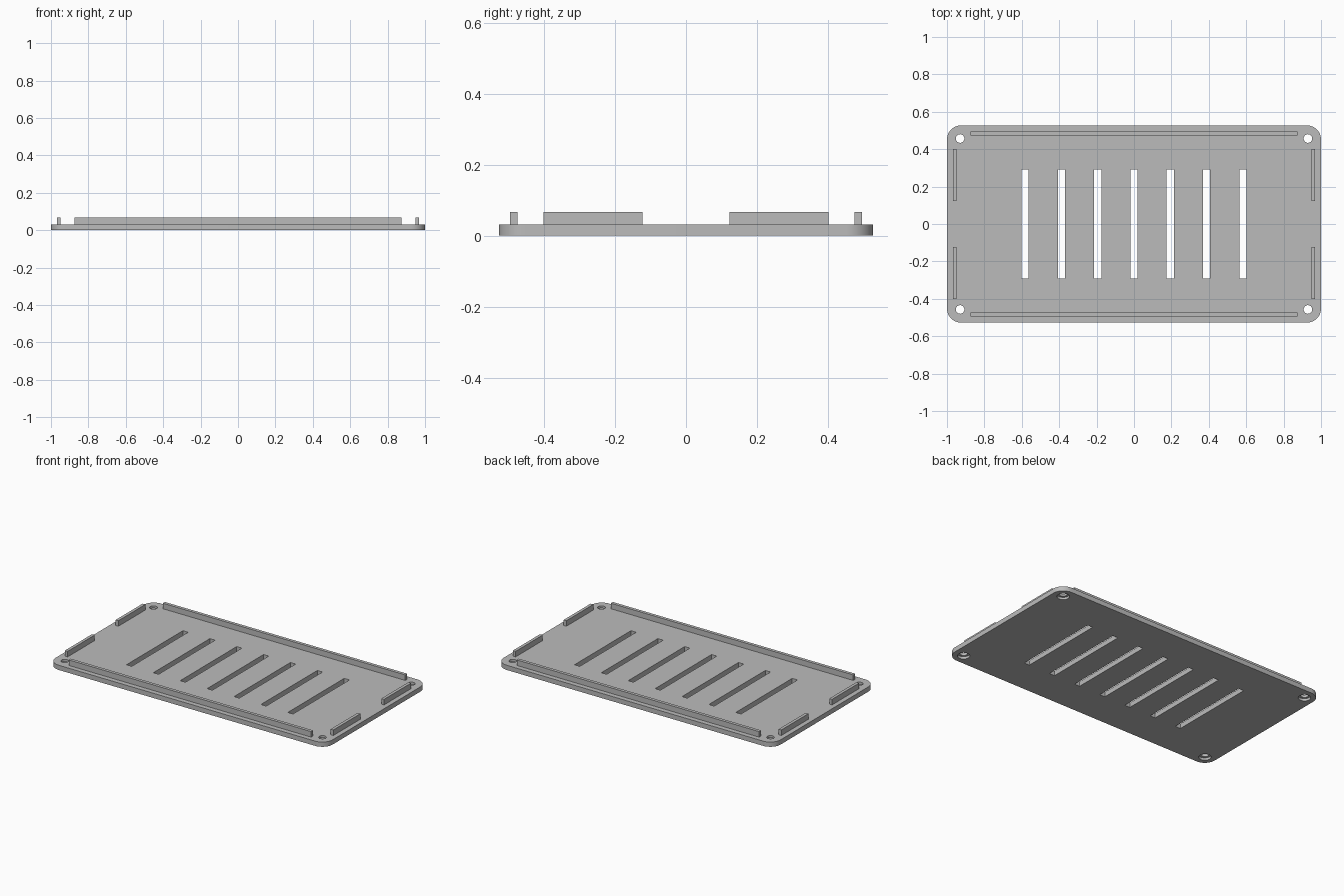
import bpy, bmesh, math
from mathutils import Matrix, Vector

if "Cube" in bpy.data.objects:
    bpy.data.objects.remove(bpy.data.objects["Cube"], do_unlink=True)

# Single grey material
grey = bpy.data.materials.new("plain_grey")
grey.use_nodes = True
colour = (0.5, 0.5, 0.5, 1)
grey.diffuse_color = colour
grey.node_tree.nodes["Principled BSDF"].inputs["Base Color"].default_value = colour

HALF_X, HALF_Y, THICK, TOP = 1.0, 0.527, 0.031, 0.067
CORNER = 0.075
SIGNS = [(sx, sy) for sx in (-1, 1) for sy in (-1, 1)]


def finish(name, bm):
    bmesh.ops.recalc_face_normals(bm, faces=bm.faces)
    mesh = bpy.data.meshes.new(name)
    bm.to_mesh(mesh)
    bm.free()
    mesh.materials.append(grey)
    obj = bpy.data.objects.new(name, mesh)
    bpy.context.collection.objects.link(obj)
    return obj


def box(name, x0, x1, y0, y1, z0, z1):
    bm = bmesh.new()
    place = Matrix.Translation(((x0 + x1) / 2, (y0 + y1) / 2, (z0 + z1) / 2))
    scale = Matrix.Diagonal((abs(x1 - x0), abs(y1 - y0), z1 - z0, 1))
    bmesh.ops.create_cube(bm, size=1, matrix=place @ scale)
    return finish(name, bm)


def cylinder(name, x, y, radius, z0, z1):
    bm = bmesh.new()
    bmesh.ops.create_cone(bm, cap_ends=True, segments=32, radius1=radius,
                          radius2=radius, depth=z1 - z0,
                          matrix=Matrix.Translation((x, y, (z0 + z1) / 2)))
    return finish(name, bm)


# Rounded base plate
bm = bmesh.new()
outline = []
for quarter, (sx, sy) in enumerate([(1, 1), (-1, 1), (-1, -1), (1, -1)]):
    for step in range(13):
        a = (quarter + step / 12) * math.pi / 2
        outline.append(bm.verts.new((sx * (HALF_X - CORNER) + CORNER * math.cos(a),
                                     sy * (HALF_Y - CORNER) + CORNER * math.sin(a), 0)))
face = bm.faces.new(outline)
extruded = bmesh.ops.extrude_face_region(bm, geom=[face])["geom"]
bmesh.ops.translate(bm, vec=Vector((0, 0, THICK)),
                    verts=[g for g in extruded if isinstance(g, bmesh.types.BMVert)])
plate = finish("base_plate", bm)

# Vent slots, screw holes and the wider screw head recesses underneath
cutters = []
for i in range(-3, 4):
    x = i * 0.194
    cutters.append(box("slot_cutter", x - 0.019, x + 0.019, -0.291, 0.291, -0.1, 0.1))
for sx, sy in SIGNS:
    x, y = sx * 0.93, sy * 0.457
    cutters.append(cylinder("head_cutter", x, y, 0.037, -0.1, 0.016))
    cutters.append(cylinder("hole_cutter", x, y, 0.023, -0.1, 0.1))

bpy.context.view_layer.objects.active = plate
plate.select_set(True)
for cutter in cutters:
    mod = plate.modifiers.new("cut", "BOOLEAN")
    mod.operation = "DIFFERENCE"
    mod.solver = "EXACT"
    mod.object = cutter
    bpy.ops.object.modifier_apply(modifier=mod.name)
    bpy.data.objects.remove(cutter, do_unlink=True)
bpy.ops.object.shade_smooth_by_angle(angle=math.radians(30))

# Long locating ribs along the front and back
for sy, side in ((-1, "front"), (1, "back")):
    box(side + "_rib", -0.875, 0.875, sy * 0.474, sy * 0.495, THICK, TOP)

# Short locating ribs, two at each end
for sx, sy in SIGNS:
    name = ("left" if sx > 0 else "right") + ("_back" if sy > 0 else "_front") + "_short_rib"
    box(name, sx * 0.949, sx * 0.969, sy * 0.122, sy * 0.401, THICK, TOP)
